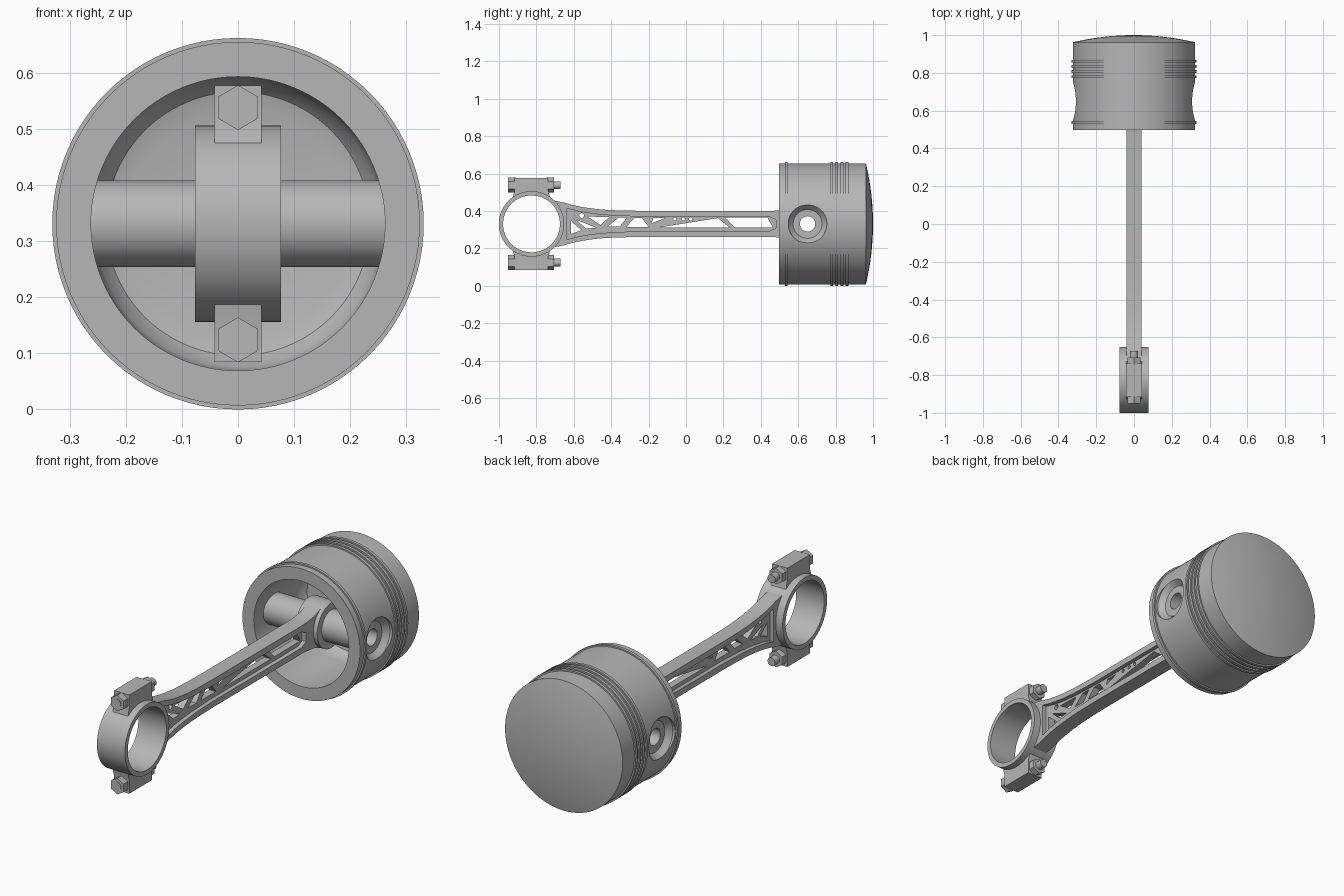
import bpy, bmesh, math
from mathutils import Matrix

if "Cube" in bpy.data.objects:
    bpy.data.objects.remove(bpy.data.objects["Cube"])

CZ = 0.331        # height of the main axis
BIG_Y = -0.826    # crank end centre
PIN_Y = 0.65      # piston pin centre

metal = bpy.data.materials.new("grey metal")
metal.use_nodes = True
metal.diffuse_color = (0.47, 0.47, 0.47, 1)
metal.node_tree.nodes["Principled BSDF"].inputs["Base Color"].default_value = (0.47, 0.47, 0.47, 1)

# Local (x, y, z) to world: the axis (local z) runs along world y or world x
AXIS_Y = Matrix(((0, 1, 0, 0), (0, 0, 1, 0), (1, 0, 0, 0), (0, 0, 0, 1)))
AXIS_X = Matrix(((0, 0, 1, 0), (1, 0, 0, 0), (0, 1, 0, 0), (0, 0, 0, 1)))


def add_object(name, mesh):
    obj = bpy.data.objects.new(name, mesh)
    bpy.context.collection.objects.link(obj)
    mesh.materials.clear()
    mesh.materials.append(metal)
    return obj


def smooth(obj):
    bpy.ops.object.select_all(action='DESELECT')
    obj.select_set(True)
    bpy.context.view_layer.objects.active = obj
    bpy.ops.object.shade_smooth_by_angle(angle=math.radians(28))


def baked_mesh(obj):
    deps = bpy.context.evaluated_depsgraph_get()
    return bpy.data.meshes.new_from_object(obj.evaluated_get(deps))


def lathe(name, profile, axis, centre, steps=64, closed=False):
    """Revolve (radius, position) points around an axis."""
    bm = bmesh.new()
    verts = [bm.verts.new((r, 0, h)) for r, h in profile]
    edges = [bm.edges.new(pair) for pair in zip(verts, verts[1:])]
    if closed:
        edges.append(bm.edges.new((verts[-1], verts[0])))
    bmesh.ops.spin(bm, geom=verts + edges, cent=(0, 0, 0), axis=(0, 0, 1),
                   angle=math.tau, steps=steps, use_merge=True)
    bmesh.ops.remove_doubles(bm, verts=bm.verts, dist=1e-5)
    bmesh.ops.transform(bm, matrix=Matrix.Translation(centre) @ axis, verts=bm.verts)
    bmesh.ops.recalc_face_normals(bm, faces=bm.faces)
    mesh = bpy.data.meshes.new(name)
    bm.to_mesh(mesh)
    bm.free()
    obj = add_object(name, mesh)
    smooth(obj)
    return obj


def tube(name, outer, inner, half, y):
    profile = [(inner, -half), (outer, -half), (outer, half), (inner, half)]
    return lathe(name, profile, AXIS_X, (0, y, CZ), closed=True)


def plate(name, loops, half):
    """Extrude side-view (y, z) outlines across x; inner loops become holes."""
    curve = bpy.data.curves.new(name, 'CURVE')
    curve.dimensions = '2D'
    curve.fill_mode = 'BOTH'
    curve.extrude = half
    for loop in loops:
        spline = curve.splines.new('POLY')
        spline.points.add(len(loop) - 1)
        spline.use_cyclic_u = True
        for point, (y, z) in zip(spline.points, loop):
            point.co = (y, z, 0, 1)
    temp = bpy.data.objects.new(name + "_outline", curve)
    bpy.context.collection.objects.link(temp)
    bpy.context.view_layer.update()
    mesh = baked_mesh(temp)
    bpy.data.objects.remove(temp)
    mesh.transform(AXIS_X)
    obj = add_object(name, mesh)
    smooth(obj)
    return obj


def arc(y, z, r, start, end, n=16):
    angles = [math.radians(start + (end - start) * i / n) for i in range(n + 1)]
    return [(y + r * math.cos(a), z + r * math.sin(a)) for a in angles]


def mirrored(half_heights):
    """Closed outline from (y, half height) pairs, symmetric about the axis."""
    return ([(y, CZ + h) for y, h in half_heights]
            + [(y, CZ - h) for y, h in reversed(half_heights)])


# Piston: hollow skirt, ring lands and shallow domed crown
BODY, RING = 0.324, 0.331
profile = [(0, 0.89), (0.2, 0.89), (0.235, 0.88), (0.255, 0.855), (0.262, 0.82),
           (0.262, 0.498), (BODY, 0.498)]
for y in (0.537, 0.78, 0.807, 0.834, 0.861):
    profile += [(BODY, y - 0.007), (RING, y - 0.007), (RING, y + 0.007), (BODY, y + 0.007)]
profile += [(BODY * math.cos(t), 0.962 + 0.038 * (1 - math.cos(t) ** 2))
            for t in (i * math.pi / 24 for i in range(13))]
piston = lathe("piston", profile, AXIS_Y, (0, 0, CZ), steps=96)

# Countersunk pin bores on both sides
for side in (-1, 1):
    cone = [(0, 0.2), (0.0765, 0.2), (0.0765, 0.28), (0.103, 0.31), (0.103, 0.4), (0, 0.4)]
    cutter = lathe("pin_bore_cutter", [(r, side * h) for r, h in cone],
                   AXIS_X, (0, PIN_Y, CZ))
    cutter.hide_render = True
    cut = piston.modifiers.new("pin bore", 'BOOLEAN')
    cut.object = cutter
    cut.solver = 'EXACT'
    bpy.context.view_layer.update()
    mesh = baked_mesh(piston)
    piston.modifiers.clear()
    piston.data = mesh
    bpy.data.objects.remove(cutter)
smooth(piston)

# Hollow piston pin and the two rod eyes
tube("piston_pin", 0.077, 0.041, 0.284, PIN_Y)
tube("small_end", 0.112, 0.07, 0.06, PIN_Y)
tube("big_end", 0.175, 0.152, 0.077, BIG_Y)

# Rod flanges: flared beam around a long pocket
edge = [(-0.65, 0.114), (-0.61, 0.102), (-0.56, 0.091), (-0.5, 0.082), (-0.44, 0.076),
        (-0.36, 0.072), (-0.25, 0.07), (0.47, 0.07), (0.54, 0.078), (0.6, 0.1)]
beam = mirrored(edge) + arc(BIG_Y, CZ, 0.163, -52, 52)
pocket = mirrored([(-0.635, 0.083), (-0.58, 0.068), (-0.5, 0.054), (-0.4, 0.045),
                   (-0.25, 0.039), (0.445, 0.039), (0.48, 0.022)])
plate("rod_beam", [beam, pocket], 0.039)

# Thin web with truss openings
windows = [
    [(-0.615, 0.347), (-0.615, 0.277), (-0.559, 0.298)],
    [(-0.585, 0.352), (-0.48, 0.31), (-0.535, 0.306)],
    [(-0.527, 0.37), (-0.41, 0.368), (-0.457, 0.325)],
    [(-0.42, 0.316), (-0.36, 0.366), (-0.315, 0.366), (-0.355, 0.316)],
    [(-0.32, 0.314), (-0.2, 0.314), (-0.235, 0.362), (-0.275, 0.362)],
    [(-0.185, 0.335), (-0.175, 0.362), (-0.11, 0.362)],
    [(-0.15, 0.311), (0.235, 0.311), (0.17, 0.362)],
    [(0.21, 0.365), (0.435, 0.365), (0.465, 0.312), (0.26, 0.312)],
    arc(-0.558, 0.376, 0.013, 0, 345),
]
windows += [arc(y, 0.357, 0.009, 0, 345) for y in (-0.06, -0.015, 0.025)]
plate("rod_web", [pocket] + windows, 0.018)

# Clamp lugs with bolts, above and below the big end
for side, label in ((1, "upper"), (-1, "lower")):
    lug = [(-0.916, 0.246), (-0.738, 0.246), (-0.738, 0.18)]
    lug += arc(BIG_Y, 0, 0.163, 50, 130) + [(-0.916, 0.18)]
    plate(label + "_lug", [[(y, CZ + side * z) for y, z in lug]], 0.042)
    for part, r, start, end, sides in (("bolt_head", 0.04, -0.951, -0.91, 6),
                                       ("nut", 0.04, -0.745, -0.707, 6),
                                       ("bolt_shank", 0.021, -0.953, -0.672, 24)):
        lathe(label + "_" + part, [(0, start), (r, start), (r, end), (0, end)],
              AXIS_Y, (0, 0, CZ + side * 0.207), steps=sides)
